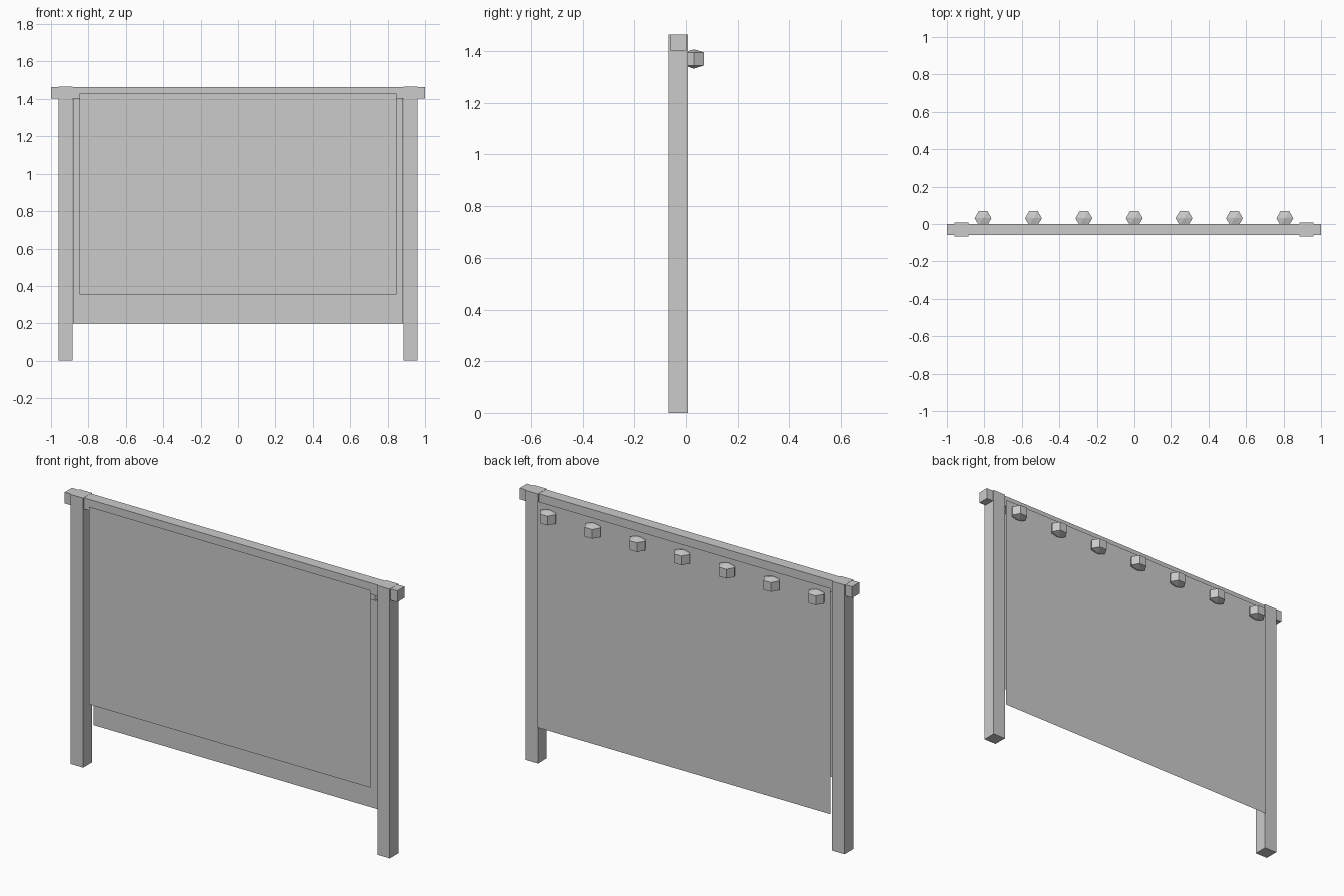
import bpy, bmesh, math

if "Cube" in bpy.data.objects:
    bpy.data.objects.remove(bpy.data.objects["Cube"])

grey = bpy.data.materials.new("plain_grey")
grey.diffuse_color = (0.6, 0.6, 0.6, 1)
grey.use_nodes = True
grey.node_tree.nodes["Principled BSDF"].inputs["Base Color"].default_value = grey.diffuse_color


def finish(name, bm):
    mesh = bpy.data.meshes.new(name)
    bm.to_mesh(mesh)
    bm.free()
    mesh.materials.append(grey)
    obj = bpy.data.objects.new(name, mesh)
    bpy.context.collection.objects.link(obj)
    return obj


def box(name, x0, x1, y0, y1, z0, z1):
    bm = bmesh.new()
    bmesh.ops.create_cube(bm, size=1)
    for v in bm.verts:
        v.co = ((x0 + x1) / 2 + v.co.x * (x1 - x0),
                (y0 + y1) / 2 + v.co.y * (y1 - y0),
                (z0 + z1) / 2 + v.co.z * (z1 - z0))
    return finish(name, bm)


def sheet(name, half_width, y, z0, z1):
    # thin upright sheet, a single face
    bm = bmesh.new()
    corners = [(-half_width, z0), (half_width, z0), (half_width, z1), (-half_width, z1)]
    bm.faces.new([bm.verts.new((x, y, z)) for x, z in corners])
    return finish(name, bm)


def knob(name, x, y, z, radius=0.045, shoulder=0.025, pole=0.0375):
    # six-sided low-poly ball: prism with shallow pointed caps
    bm = bmesh.new()
    rings = []
    for h in (-shoulder, shoulder):
        rings.append([bm.verts.new((x + radius * math.cos(i * math.pi / 3),
                                    y + radius * math.sin(i * math.pi / 3), z + h))
                      for i in range(6)])
    bottom = bm.verts.new((x, y, z - pole))
    top = bm.verts.new((x, y, z + pole))
    low, high = rings
    for i in range(6):
        j = (i + 1) % 6
        bm.faces.new((low[i], low[j], high[j], high[i]))
        bm.faces.new((high[i], high[j], top))
        bm.faces.new((low[j], low[i], bottom))
    return finish(name, bm)


# posts
for side, cx in (("left", -0.922), ("right", 0.922)):
    box(side + "_post", cx - 0.0375, cx + 0.0375, -0.067, 0.008, 0, 1.465)

# top rail
box("top_rail", -1, 1, -0.06, 0.001, 1.403, 1.464)

# front and back sheets
sheet("front_sheet", 0.847, -0.07, 0.355, 1.43)
back = sheet("back_sheet", 0.882, 0.017, 0.2, 1.43)
back.data.flip_normals()

# row of knobs along the back
for i in range(7):
    knob(f"knob_{i + 1}", (i - 3) * 0.269, 0.031, 1.37)
